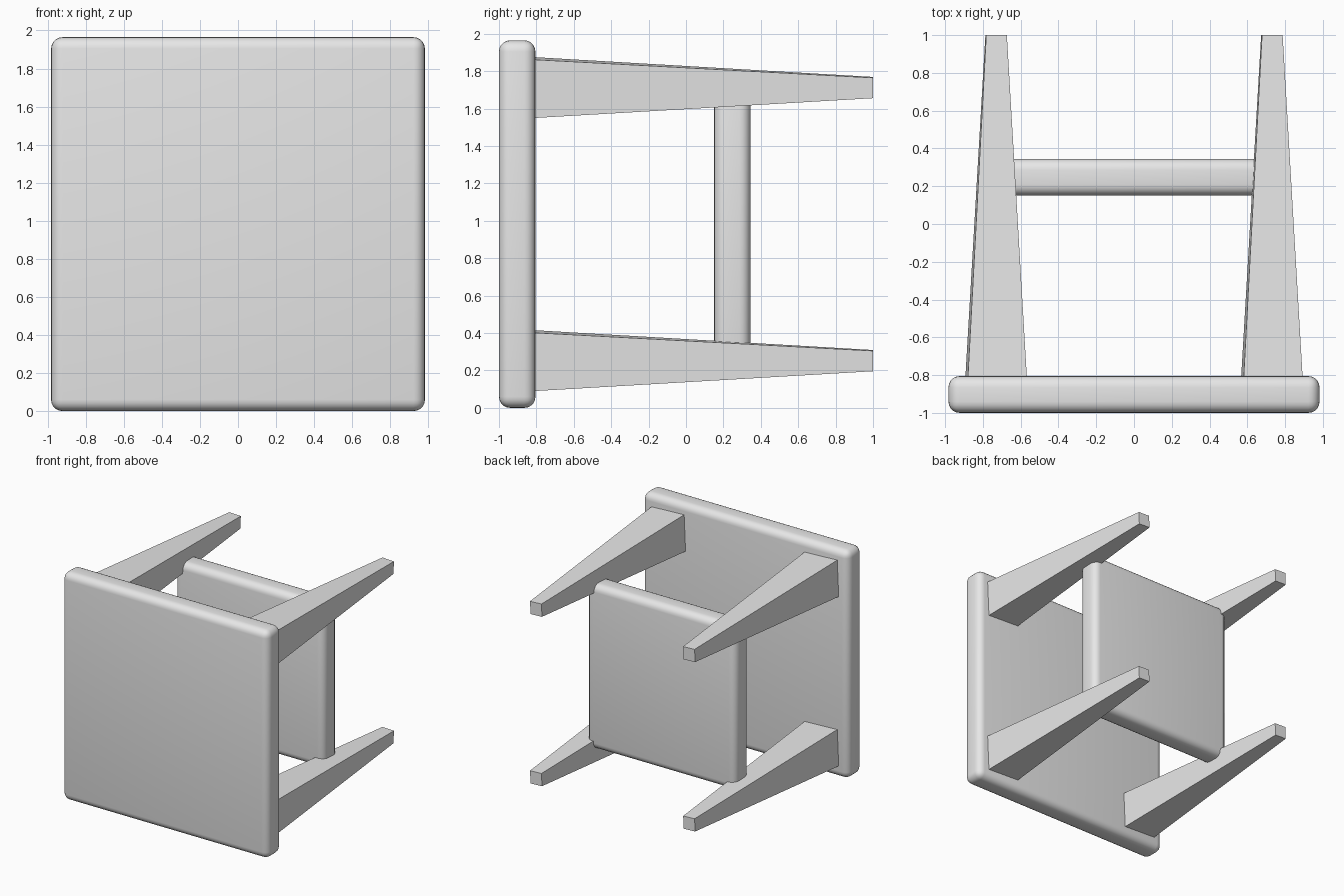
import bpy
import bmesh
import math
from mathutils import Matrix, Vector

old = bpy.data.objects.get("Cube")
if old:
    bpy.data.objects.remove(old, do_unlink=True)

# Single plain grey
grey = bpy.data.materials.new("plain grey")
grey.use_nodes = True
colour = (0.8, 0.8, 0.8, 1)
grey.diffuse_color = colour
grey.node_tree.nodes["Principled BSDF"].inputs["Base Color"].default_value = colour

SIDE = 1.965           # side of the table top
MID = SIDE / 2         # height of the table's axis
LEG_OFFSET = 0.73
TWIST = math.radians(2.5)


def finish(name, bm):
    mesh = bpy.data.meshes.new(name)
    bm.to_mesh(mesh)
    bm.free()
    mesh.materials.append(grey)
    obj = bpy.data.objects.new(name, mesh)
    bpy.context.collection.objects.link(obj)
    return obj


def rounded_board(name, side, y0, y1, radius):
    """Square upright board with rounded edges."""
    bm = bmesh.new()
    bmesh.ops.create_cube(bm, size=1)
    bmesh.ops.scale(bm, vec=(side, y1 - y0, side), verts=bm.verts)
    bmesh.ops.translate(bm, vec=(0, (y0 + y1) / 2, MID), verts=bm.verts)
    obj = finish(name, bm)
    bevel = obj.modifiers.new("rounded edges", "BEVEL")
    bevel.width = radius
    bevel.segments = 5
    bpy.ops.object.select_all(action="DESELECT")
    obj.select_set(True)
    bpy.context.view_layer.objects.active = obj
    bpy.ops.object.modifier_apply(modifier=bevel.name)
    bpy.ops.object.shade_smooth_by_angle(angle=math.radians(35))


def tapered_leg(name, x, z):
    """Square leg tapering along y, turned slightly about its own axis."""
    y0, y1 = -0.81, 1.0
    bm = bmesh.new()
    bmesh.ops.create_cube(bm, size=1)
    for v in bm.verts:
        size = 0.312 if v.co.y < 0 else 0.109
        v.co = Vector((v.co.x * size, y0 if v.co.y < 0 else y1, v.co.z * size))
    bm.transform(Matrix.Translation((x, 0, z)) @ Matrix.Rotation(TWIST, 4, "Y"))
    finish(name, bm)


# Table top and the shelf between the legs
rounded_board("table_top", SIDE, -1.0, -0.805, 0.06)
rounded_board("shelf", 1.42, 0.15, 0.345, 0.06)

# Four legs
for side, sx in (("left", 1), ("right", -1)):
    for level, sz in (("upper", 1), ("lower", -1)):
        tapered_leg(f"{level}_{side}_leg", sx * LEG_OFFSET, MID + sz * LEG_OFFSET)
